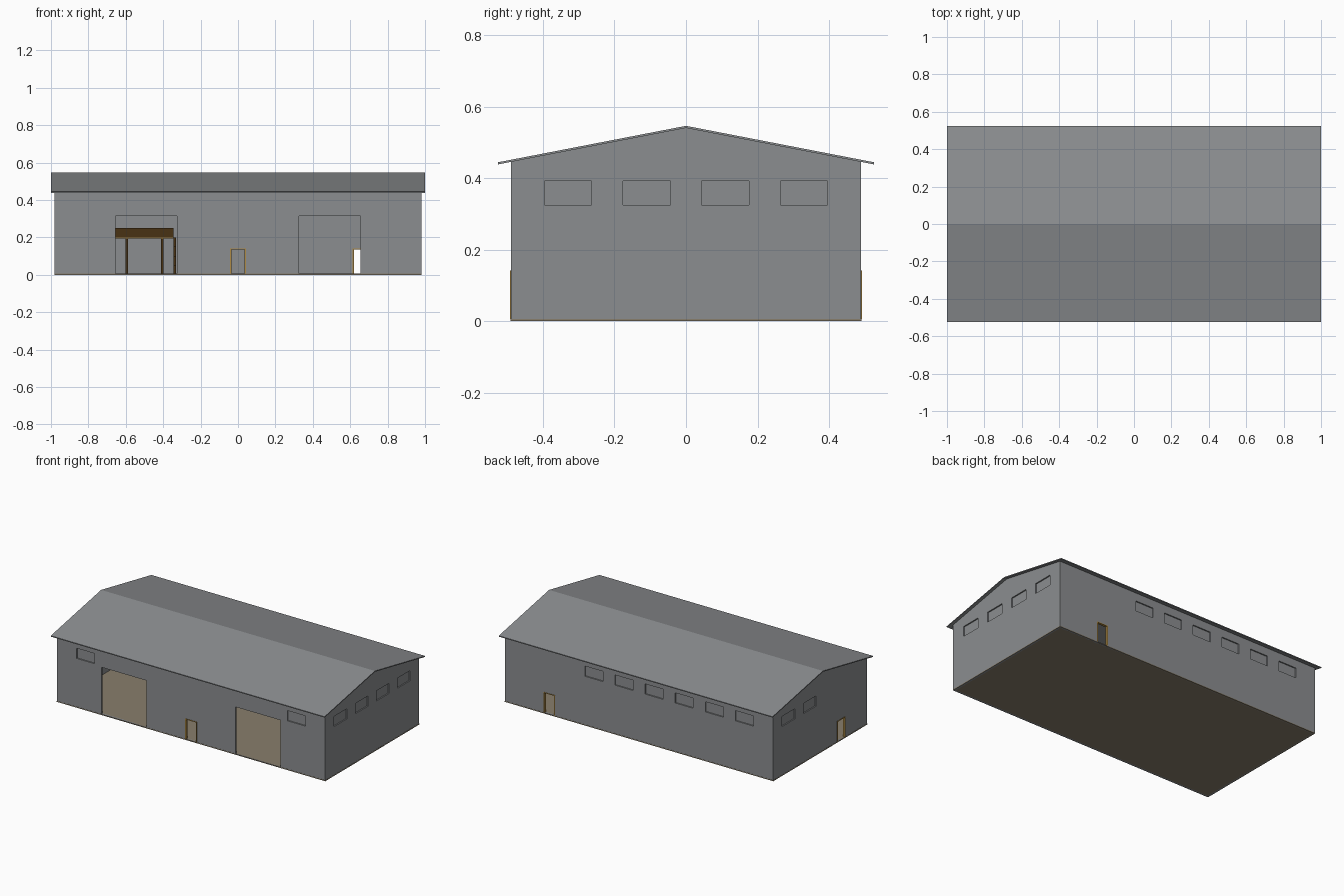
import bpy, bmesh
from mathutils import Vector

cube = bpy.data.objects.get("Cube")
if cube:
    bpy.data.objects.remove(cube, do_unlink=True)


def material(name, rgb):
    m = bpy.data.materials.new(name)
    m.use_nodes = True
    m.diffuse_color = (*rgb, 1)
    m.node_tree.nodes["Principled BSDF"].inputs["Base Color"].default_value = (*rgb, 1)
    return m


GREY = material("grey cladding", (0.26, 0.27, 0.28))
TAN = material("tan floor", (0.25, 0.21, 0.15))
GOLD = material("golden wood", (0.43, 0.26, 0.06))
BROWN = material("dark brown wood", (0.065, 0.032, 0.007))


def finish(name, bm, mat):
    bmesh.ops.recalc_face_normals(bm, faces=bm.faces[:])
    me = bpy.data.meshes.new(name)
    bm.to_mesh(me)
    bm.free()
    me.materials.append(mat)
    ob = bpy.data.objects.new(name, me)
    bpy.context.collection.objects.link(ob)
    return ob


def boxes(name, mat, spans):
    """One object made of boxes, each given as x, y and z ranges."""
    bm = bmesh.new()
    for ranges in spans:
        lo, hi = Vector([min(r) for r in ranges]), Vector([max(r) for r in ranges])
        verts = bmesh.ops.create_cube(bm, size=1)["verts"]
        for v in verts:
            v.co = (lo + hi) / 2 + v.co * (hi - lo)
    for f in bm.faces:
        f.smooth = False
    return finish(name, bm, mat)


def extrude_x(name, mat, outline, half):
    """Prism along x from a y-z outline."""
    bm = bmesh.new()
    face = bm.faces.new([bm.verts.new((-half, y, z)) for y, z in outline])
    new = bmesh.ops.extrude_face_region(bm, geom=[face])["geom"]
    bmesh.ops.translate(bm, vec=(2 * half, 0, 0),
                        verts=[g for g in new if isinstance(g, bmesh.types.BMVert)])
    return finish(name, bm, mat)


def cut(target, cutter):
    mod = target.modifiers.new("cut", "BOOLEAN")
    mod.operation, mod.solver, mod.object = "DIFFERENCE", "EXACT", cutter
    bpy.context.view_layer.update()
    graph = bpy.context.evaluated_depsgraph_get()
    mesh = bpy.data.meshes.new_from_object(target.evaluated_get(graph))
    target.modifiers.clear()
    target.data = mesh
    bpy.data.objects.remove(cutter, do_unlink=True)


HX, HY, THICK = 0.98, 0.49, 0.012
EAVE, RIDGE, SLAB = 0.445, 0.54, 0.006


def on_wall(side, centre, width, z, outer, inner):
    """Box ranges on a wall; outer and inner are offsets from its face."""
    along = (centre - width / 2, centre + width / 2)
    half, sign = {"front": (HY, -1), "back": (HY, 1),
                  "left": (HX, 1), "right": (HX, -1)}[side]
    across = (sign * (half + outer), sign * (half + inner))
    return (along, across, z) if side in ("front", "back") else (across, along, z)


# Walls: a gabled prism hollowed out, with door openings and window recesses
walls = extrude_x("walls", GREY, [(-HY, 0), (HY, 0), (HY, EAVE), (0, RIDGE), (-HY, EAVE)], HX)
cut(walls, boxes("hollow_cutter", GREY,
                 [((-HX + THICK, HX - THICK), (-HY + THICK, HY - THICK), (-1, 1))]))

small_doors = [("front", 0), ("back", 0.655), ("right", -0.22)]
openings = [on_wall(s, c, 0.08, (SLAB, 0.14), 0.05, -0.05) for s, c in small_doors]
openings += [on_wall("front", c, 0.33, (SLAB, 0.315), 0.05, -0.05) for c in (-0.49, 0.49)]

windows = [("front", -0.77), ("front", 0.77)]
windows += [("back", -0.77 + 0.22 * i) for i in range(6)]
windows += [("left", -0.33 + 0.22 * i) for i in range(4)]
windows += [("right", 0.11), ("right", 0.33)]
openings += [on_wall(s, c, 0.132, (0.325, 0.392), 0.05, -0.008) for s, c in windows]
cut(walls, boxes("opening_cutter", GREY, openings))

# Floor slab
boxes("floor", TAN, [((-HX - 0.001, HX + 0.001), (-HY - 0.001, HY + 0.001), (0, SLAB))])

# Roof: thin folded sheet with overhanging eaves
slope = (RIDGE - EAVE) / HY
edge = 0.525
low = RIDGE - slope * edge
extrude_x("roof", GREY, [(-edge, low), (0, RIDGE), (edge, low),
                         (edge, low + 0.006), (0, RIDGE + 0.006), (-edge, low + 0.006)], 1.0)

# Frames of the small doors
bars = []
for side, c in small_doors:
    for s in (-1, 1):
        bars.append(on_wall(side, c + s * 0.039, 0.006, (SLAB, 0.141), 0.002, -0.014))
    bars.append(on_wall(side, c, 0.072, (0.136, 0.141), 0.002, -0.014))
boxes("door_frames", GOLD, bars)

# Loft inside the back corner: deck, edge trim, posts and a stair side
x0, x1, y0, y1 = -0.965, -0.345, 0.08, 0.475
boxes("loft_deck", BROWN, [((x0, x1), (y0, y1), (0.2, 0.25))])
boxes("loft_trim", GOLD, [((x0, x1), (y0, y1), (0.194, 0.2))])
boxes("loft_posts", BROWN, [((x - 0.007, x + 0.007), (y, y + 0.014), (SLAB, 0.194))
                            for x in (-0.78, -0.595, -0.405) for y in (y0, 0.27)])
boxes("loft_stair", BROWN, [((x1, x1 + 0.014), (y0 + 0.05 * i, y0 + 0.05 * (i + 1)),
                             (SLAB, 0.05 + 0.05 * i)) for i in range(4)])
